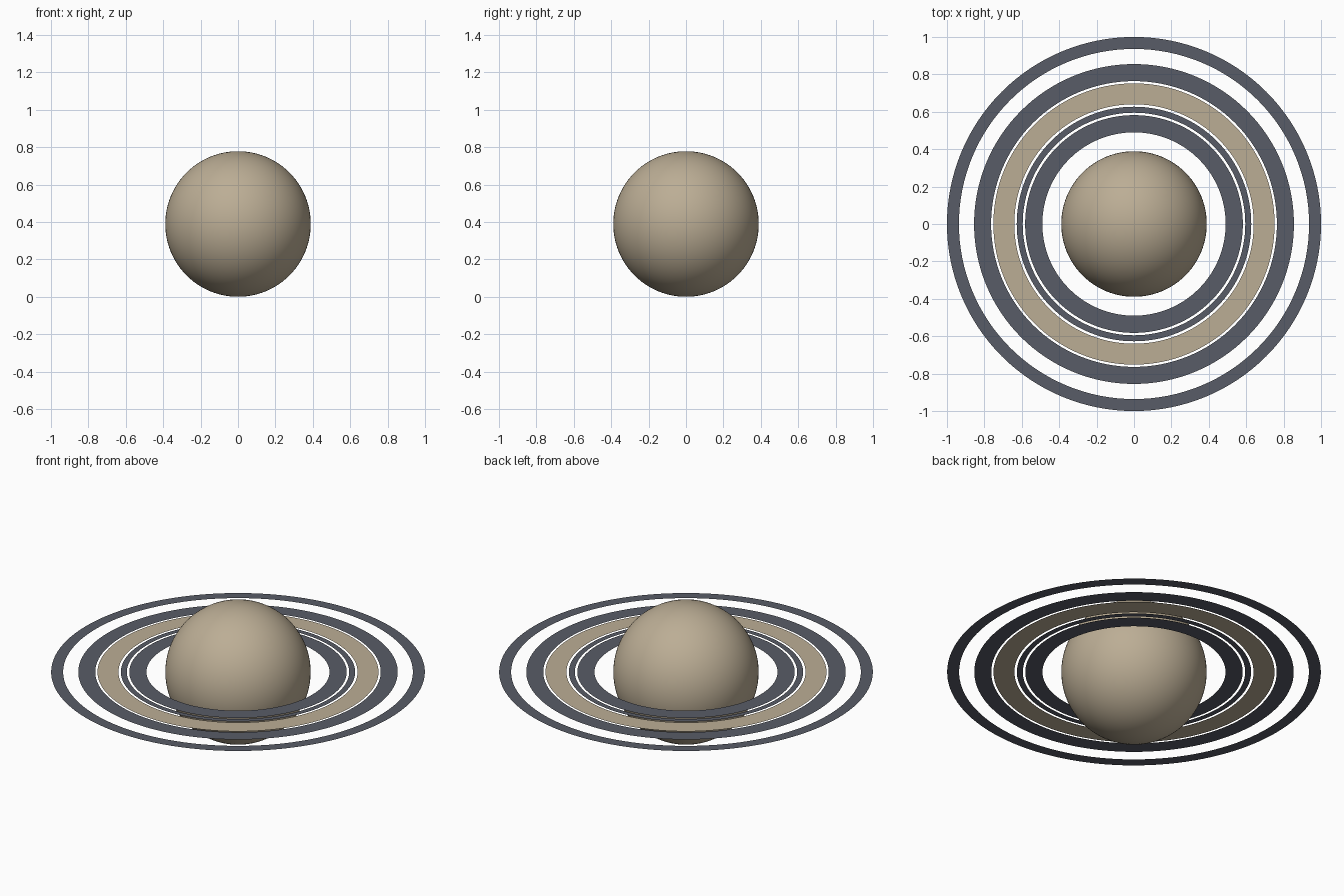
import bpy, bmesh, math

if "Cube" in bpy.data.objects:
    bpy.data.objects.remove(bpy.data.objects["Cube"])

R = 0.389      # planet radius
SEG = 128


def material(name, rgb):
    m = bpy.data.materials.new(name)
    m.diffuse_color = (*rgb, 1.0)
    m.use_nodes = True
    m.node_tree.nodes["Principled BSDF"].inputs["Base Color"].default_value = m.diffuse_color
    return m


sand = material("sand", (0.50, 0.42, 0.30))
slate = material("slate", (0.098, 0.107, 0.136))


def add_object(name, bm, mat):
    mesh = bpy.data.meshes.new(name)
    bm.to_mesh(mesh)
    bm.free()
    mesh.materials.append(mat)
    obj = bpy.data.objects.new(name, mesh)
    obj.location.z = R
    bpy.context.collection.objects.link(obj)
    return obj


# Planet globe
bm = bmesh.new()
bmesh.ops.create_uvsphere(bm, u_segments=96, v_segments=48, radius=R)
for f in bm.faces:
    f.smooth = True
add_object("planet", bm, sand)


# Flat, paper-thin rings around the equator
def ring(name, inner, outer, mat):
    bm = bmesh.new()
    loops = []
    for r in (inner, outer):
        loops.append([bm.verts.new((r * math.cos(a), r * math.sin(a), 0))
                      for a in (2 * math.pi * i / SEG for i in range(SEG))])
    a, b = loops
    for i in range(SEG):
        j = (i + 1) % SEG
        bm.faces.new((a[i], b[i], b[j], a[j]))
    add_object(name, bm, mat)


ring("inner_ring", 0.490, 0.582, slate)
ring("thin_ring", 0.595, 0.627, slate)
ring("sand_ring", 0.640, 0.752, sand)
ring("broad_ring", 0.764, 0.855, slate)
ring("outer_ring", 0.936, 1.000, slate)
